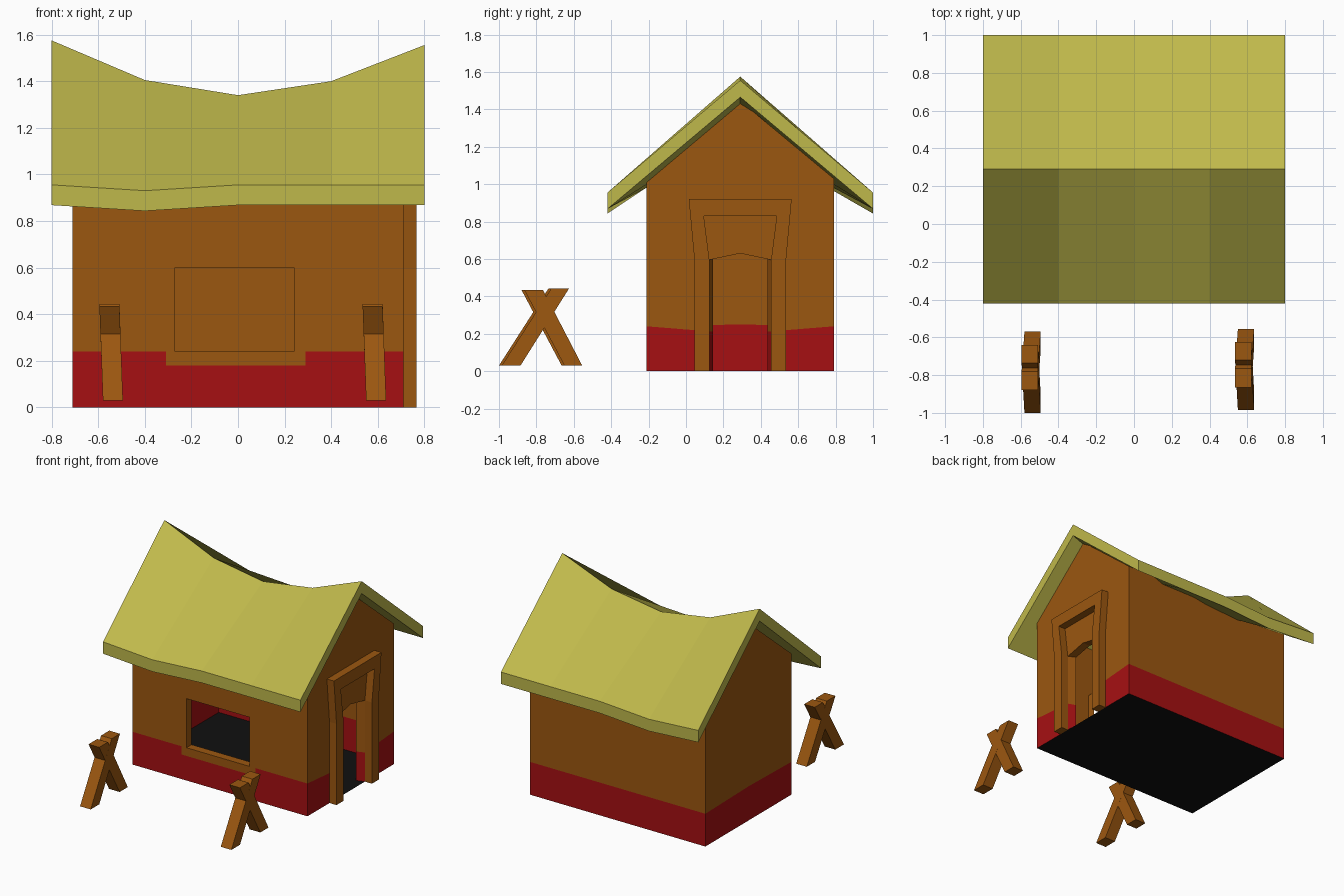
import bpy, bmesh
from mathutils import Vector

if "Cube" in bpy.data.objects:
    bpy.data.objects.remove(bpy.data.objects["Cube"])


def material(name, rgb):
    m = bpy.data.materials.new(name)
    m.diffuse_color = (*rgb, 1)
    m.use_nodes = True
    m.node_tree.nodes["Principled BSDF"].inputs["Base Color"].default_value = m.diffuse_color
    return m


BROWN = material("brown wood", (0.33, 0.095, 0.005))
RED = material("red paint", (0.38, 0.005, 0.006))
STRAW = material("straw roof", (0.52, 0.48, 0.07))
BLACK = material("black floor", (0.005, 0.005, 0.005))


def finish(name, bm, mats, recalc=True):
    bmesh.ops.remove_doubles(bm, verts=bm.verts, dist=0.0005)
    if recalc:
        bmesh.ops.recalc_face_normals(bm, faces=bm.faces)
    me = bpy.data.meshes.new(name)
    bm.to_mesh(me)
    bm.free()
    for m in mats:
        me.materials.append(m)
    ob = bpy.data.objects.new(name, me)
    bpy.context.collection.objects.link(ob)
    return ob


def sheet(bm, pts, out, mat=0):
    """One flat polygon whose normal points along out."""
    f = bm.faces.new([bm.verts.new(p) for p in pts])
    f.normal_update()
    if f.normal.dot(Vector(out)) < 0:
        f.normal_flip()
    f.material_index = mat


def prism(bm, ring_a, ring_b):
    """Closed solid between two matching rings."""
    a = [bm.verts.new(p) for p in ring_a]
    b = [bm.verts.new(p) for p in ring_b]
    n = len(a)
    bm.faces.new(a[::-1])
    bm.faces.new(b)
    for i in range(n):
        j = (i + 1) % n
        bm.faces.new((a[i], a[j], b[j], b[i]))


W, Y0, Y1, YC = 0.71, -0.21, 0.79, 0.29
EAVE, PEAK, BAND = 1.03, 1.445, 0.24
DEPTH = 0.06

# ---- walls: thin sheets, material 0 brown, 1 red
bm = bmesh.new()

# front wall as a grid with a window hole and brown sill patch
xs = [-W, -0.31, -0.27, 0.24, 0.29, W]
zs = [0, 0.18, BAND, 0.6, EAVE]
for i in range(5):
    for k in range(4):
        if i == 2 and k == 2:
            continue
        x0, x1, z0, z1 = xs[i], xs[i + 1], zs[k], zs[k + 1]
        red = k == 0 or (k == 1 and i in (0, 4))
        sheet(bm, [(x0, Y0, z0), (x1, Y0, z0), (x1, Y0, z1), (x0, Y0, z1)],
              (0, -1, 0), int(red))

# window reveal
hole = [(-0.27, BAND), (0.24, BAND), (0.24, 0.6), (-0.27, 0.6)]
for i in range(4):
    (xa, za), (xb, zb) = hole[i], hole[(i + 1) % 4]
    sheet(bm, [(xa, Y0, za), (xb, Y0, zb), (xb, Y0 + DEPTH, zb), (xa, Y0 + DEPTH, za)],
          (-0.015 - (xa + xb) / 2, 0, 0.42 - (za + zb) / 2))

# back wall
for z0, z1, m in ((0, BAND, 1), (BAND, EAVE, 0)):
    sheet(bm, [(-W, Y1, z0), (W, Y1, z0), (W, Y1, z1), (-W, Y1, z1)], (0, 1, 0), m)

# left gable, painted band slightly higher in the middle
sheet(bm, [(-W, Y0, 0), (-W, Y1, 0), (-W, Y1, BAND), (-W, YC, 0.25), (-W, Y0, BAND)],
      (-1, 0, 0), 1)
sheet(bm, [(-W, Y0, BAND), (-W, YC, 0.25), (-W, YC, PEAK), (-W, Y0, EAVE)], (-1, 0, 0))
sheet(bm, [(-W, Y1, BAND), (-W, YC, 0.25), (-W, YC, PEAK), (-W, Y1, EAVE)], (-1, 0, 0))

# right gable around the doorway, with a reveal that narrows inwards
D, DI = 0.165, 0.145
LOW = 0.213
top = EAVE + (PEAK - EAVE) * (0.5 - D) / 0.5
XI = W - DEPTH
for s in (-1, 1):
    e, d, di = YC + s * 0.5, YC + s * D, YC + s * DI
    sheet(bm, [(W, e, 0), (W, d, 0), (W, d, LOW), (W, e, BAND)], (1, 0, 0), 1)
    sheet(bm, [(W, e, BAND), (W, d, LOW), (W, d, 0.595), (W, d, top), (W, e, EAVE)], (1, 0, 0))
    sheet(bm, [(W, d, 0.595), (W, YC, 0.63), (W, YC, PEAK), (W, d, top)], (1, 0, 0))
    sheet(bm, [(W, d, 0), (XI, di, 0), (XI, di, LOW), (W, d, LOW)], (0, -s, 0), 1)
    sheet(bm, [(W, d, LOW), (XI, di, LOW), (XI, di, 0.6), (W, d, 0.595)], (0, -s, 0))
    sheet(bm, [(W, d, 0.595), (XI, di, 0.6), (XI, YC, 0.63), (W, YC, 0.63)], (0, 0, -1))
finish("walls", bm, [BROWN, RED], recalc=False)

# ---- floor
bm = bmesh.new()
sheet(bm, [(-W, Y0, 0), (W, Y0, 0), (W, Y1, 0), (-W, Y1, 0)], (0, 0, -1))
finish("floor", bm, [BLACK], recalc=False)

# ---- door frame with a flared head
outer = [(0.245, 0), (0.245, 0.595), (0.275, 0.92)]
inner = [(0.195, 0.83), (D, 0.595), (D, 0)]
profile = [(YC - y, z) for y, z in outer] + [(YC + y, z) for y, z in outer[::-1]]
profile += [(YC + y, z) for y, z in inner[::-1]] + [(YC - y, z) for y, z in inner]
bm = bmesh.new()
prism(bm, [(W - 0.005, y, z) for y, z in profile], [(0.767, y, z) for y, z in profile])
finish("door_frame", bm, [BROWN])

# ---- sagging roof: (x, ridge height, eave height) stations
stations = [(-0.8, 1.575, 0.955), (-0.4, 1.405, 0.93), (0, 1.34, 0.955),
            (0.4, 1.40, 0.955), (0.8, 1.555, 0.955)]
bm = bmesh.new()
rings = []
for x, r, e in stations:
    section = [(-0.42, e), (YC, r), (1.0, e), (1.0, e - 0.087), (YC, r - 0.09), (-0.42, e - 0.087)]
    rings.append([bm.verts.new((x, y, z)) for y, z in section])
for a, b in zip(rings, rings[1:]):
    for i in range(6):
        j = (i + 1) % 6
        bm.faces.new((a[i], b[i], b[j], a[j]))
for r in (rings[0], rings[-1]):
    bm.faces.new((r[0], r[1], r[4], r[5]))
    bm.faces.new((r[1], r[2], r[3], r[4]))
finish("roof", bm, [STRAW])


# ---- crossed trestles: each leg leans from its foot to its tip
def trestle(name, x, y):
    bm = bmesh.new()
    legs = [(-1.0, -0.90, -0.735, -0.64, 0.443), (-0.665, -0.57, -0.88, -0.78, 0.435)]
    for f0, f1, t0, t1, h in legs:
        rings = []
        for dx in (-0.043, 0.043):
            foot, tip = x + 0.008 + dx, x - 0.007 + dx
            rings.append([(foot, y + f0, 0.03), (foot, y + f1, 0.03),
                          (tip, y + t1, h), (tip, y + t0, h)])
        prism(bm, *rings)
    # no welding across legs is needed: they only intersect
    finish(name, bm, [BROWN])


trestle("left_trestle", -0.545, 0)
trestle("right_trestle", 0.585, 0.015)
